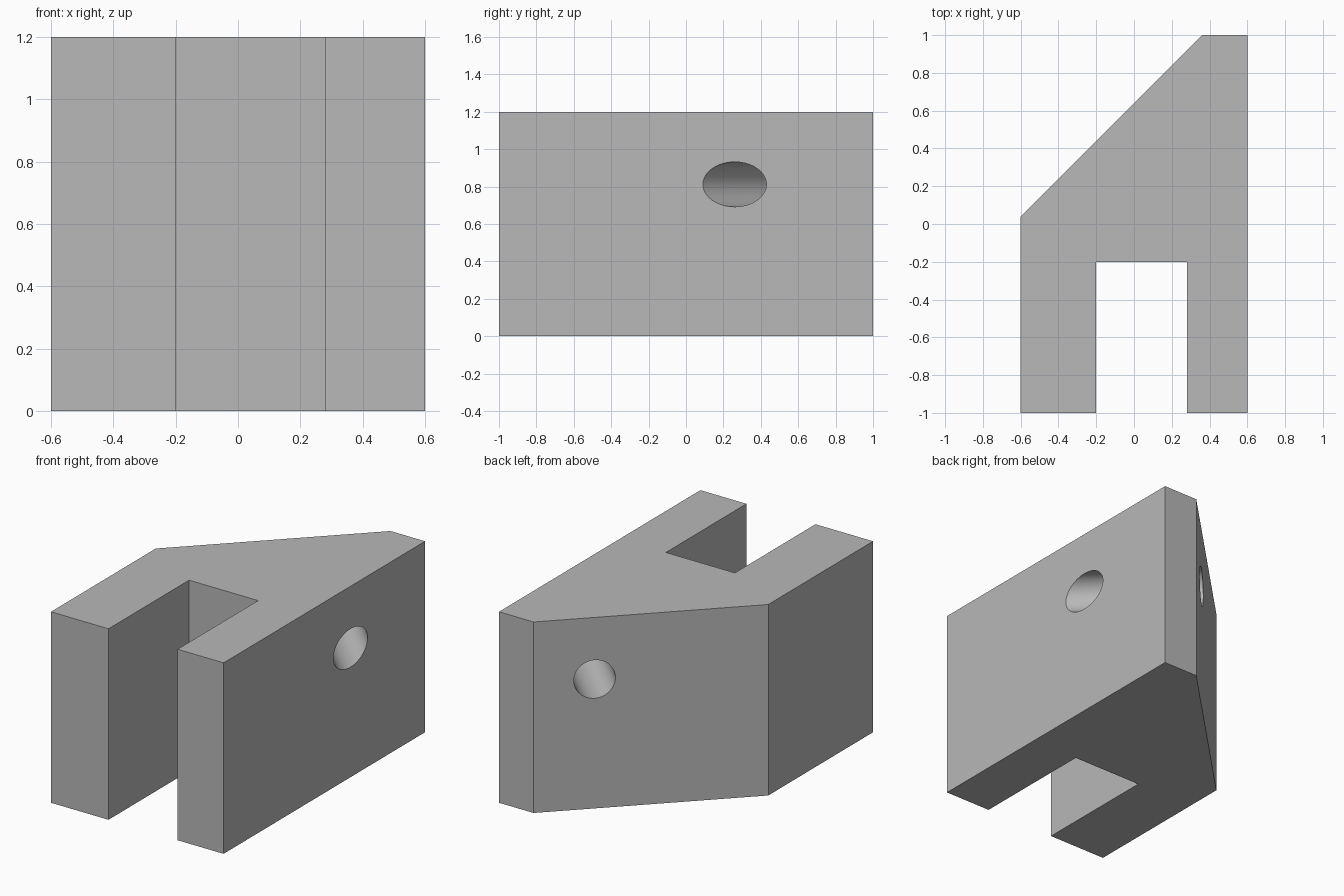
import bpy
import bmesh
from math import radians
from mathutils import Vector

default = bpy.data.objects.get("Cube")
if default:
    bpy.data.objects.remove(default, do_unlink=True)

HEIGHT = 1.2

# Single grey finish
grey = bpy.data.materials.new("plain grey")
grey.use_nodes = True
grey.diffuse_color = (0.48, 0.48, 0.48, 1)
grey.node_tree.nodes["Principled BSDF"].inputs["Base Color"].default_value = grey.diffuse_color

# Block: forked outline with a slanted back corner, extruded upwards
outline = [(-0.6, -1), (-0.2, -1), (-0.2, -0.2), (0.28, -0.2), (0.28, -1),
           (0.6, -1), (0.6, 1), (0.36, 1), (-0.6, 0.04)]
bm = bmesh.new()
base = bm.faces.new([bm.verts.new((x, y, 0)) for x, y in outline])
extruded = bmesh.ops.extrude_face_region(bm, geom=[base])["geom"]
top_verts = [v for v in extruded if isinstance(v, bmesh.types.BMVert)]
bmesh.ops.translate(bm, verts=top_verts, vec=(0, 0, HEIGHT))
bmesh.ops.recalc_face_normals(bm, faces=bm.faces)
mesh = bpy.data.meshes.new("forked_block")
bm.to_mesh(mesh)
bm.free()
mesh.materials.append(grey)
block = bpy.data.objects.new("forked_block", mesh)
bpy.context.collection.objects.link(block)

# Round hole drilled square to the slanted face
axis = Vector((-1, 1, 0))
bpy.ops.mesh.primitive_cylinder_add(
    vertices=64, radius=0.12, depth=2, location=(0.355, 0.505, 0.812),
    rotation=axis.to_track_quat("Z", "Y").to_euler())
drill = bpy.context.object
drill.name = "hole_cutter"
drill.hide_render = True
drill.data.materials.append(grey)

cut = block.modifiers.new("drilled hole", "BOOLEAN")
cut.operation = "DIFFERENCE"
cut.solver = "EXACT"
cut.object = drill

bpy.ops.object.select_all(action="DESELECT")
block.select_set(True)
bpy.context.view_layer.objects.active = block
bpy.ops.object.modifier_apply(modifier=cut.name)
bpy.data.objects.remove(drill, do_unlink=True)

# Smooth bore, crisp outer edges
bpy.ops.object.shade_smooth_by_angle(angle=radians(30))
